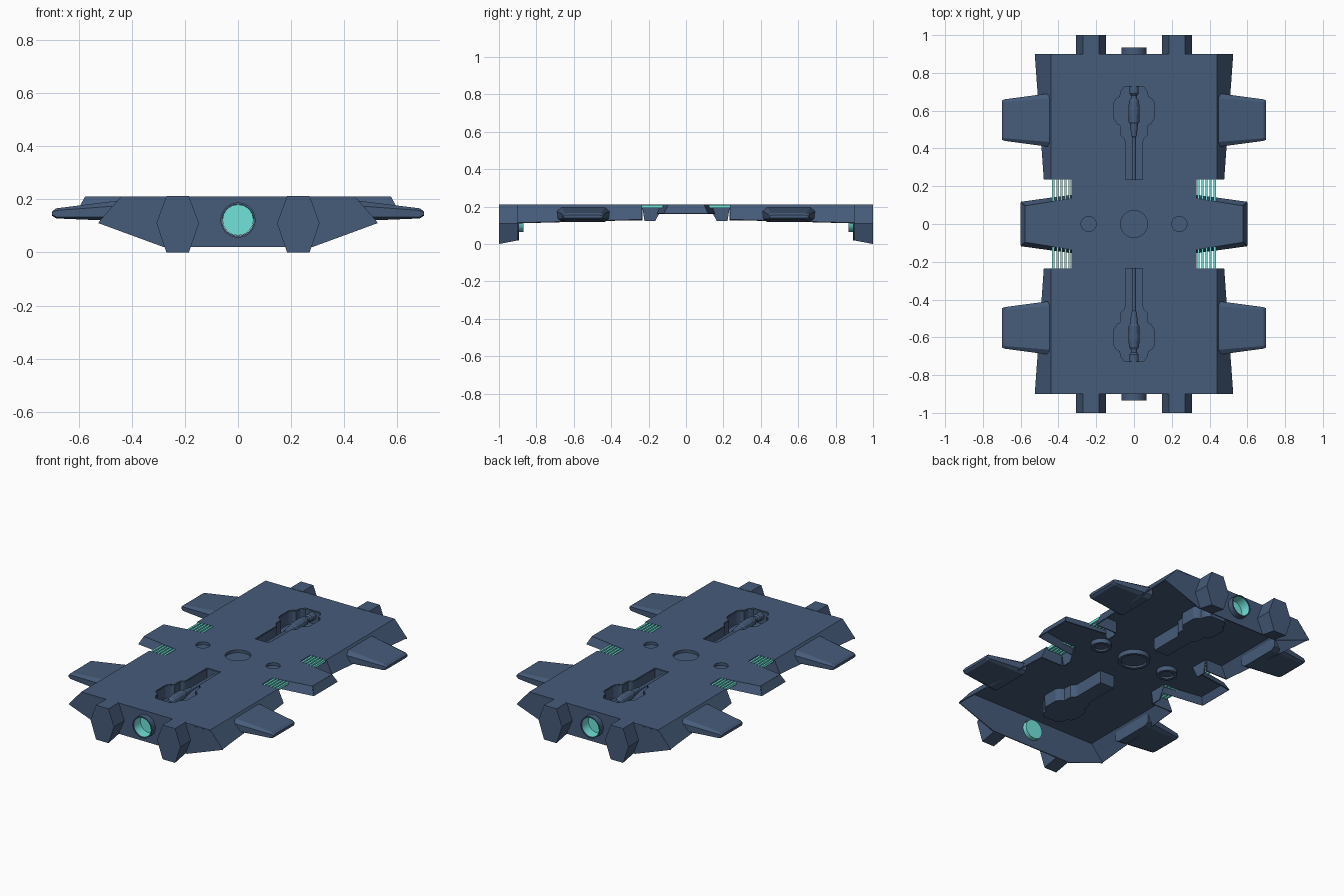
import bpy, bmesh
from math import sin, cos, pi
from mathutils import Matrix

scene = bpy.context.scene
cube = bpy.data.objects.get("Cube")
if cube:
    bpy.data.objects.remove(cube)


def material(name, rgb):
    m = bpy.data.materials.new(name)
    m.use_nodes = True
    m.diffuse_color = (*rgb, 1)
    m.node_tree.nodes["Principled BSDF"].inputs["Base Color"].default_value = (*rgb, 1)
    return m


BLUE = material("slate_blue", (0.061, 0.105, 0.193))
TEAL = material("teal_glow", (0.165, 0.77, 0.7))


def finish(name, mesh, mat, mirror="", thick=0, smooth=False):
    """Link a mesh, with optional mirroring across x and y and a wall thickness."""
    mesh.materials.clear()
    mesh.materials.append(mat)
    obj = bpy.data.objects.new(name, mesh)
    scene.collection.objects.link(obj)
    if thick:
        s = obj.modifiers.new("thickness", "SOLIDIFY")
        s.thickness, s.offset = thick, 0
    if mirror:
        m = obj.modifiers.new("mirror", "MIRROR")
        m.use_axis = ("x" in mirror, "y" in mirror, False)
        m.use_mirror_merge = False
    if smooth:
        bpy.ops.object.select_all(action="DESELECT")
        obj.select_set(True)
        bpy.context.view_layer.objects.active = obj
        bpy.ops.object.shade_smooth_by_angle()
    return obj


def loft(name, sections, mat, caps=(True, True), **options):
    """Skin a row of matching closed sections."""
    bm = bmesh.new()
    rings = [[bm.verts.new(p) for p in sec] for sec in sections]
    n = len(rings[0])
    for a, b in zip(rings, rings[1:]):
        for i in range(n):
            j = (i + 1) % n
            bm.faces.new((a[i], a[j], b[j], b[i]))
    if caps[0]:
        bm.faces.new(rings[0])
    if caps[1] and len(rings) > 1:
        bm.faces.new(rings[-1])
    bmesh.ops.recalc_face_normals(bm, faces=bm.faces)
    mesh = bpy.data.meshes.new(name)
    bm.to_mesh(mesh)
    bm.free()
    return finish(name, mesh, mat, **options)


def panel(name, corners, mirror="xy"):
    return loft(name, [corners], BLUE, mirror=mirror, thick=0.006)


def plate(name, loops, half_depth, matrix, **options):
    """Flat plate from an outline followed by hole outlines."""
    curve = bpy.data.curves.new(name, "CURVE")
    curve.dimensions, curve.fill_mode, curve.extrude = "2D", "BOTH", half_depth
    for loop in loops:
        spline = curve.splines.new("POLY")
        spline.points.add(len(loop) - 1)
        for point, (x, y) in zip(spline.points, loop):
            point.co = (x, y, 0, 1)
        spline.use_cyclic_u = True
    temp = bpy.data.objects.new(name + "_outline", curve)
    scene.collection.objects.link(temp)
    deps = bpy.context.evaluated_depsgraph_get()
    mesh = bpy.data.meshes.new_from_object(temp.evaluated_get(deps))
    bpy.data.objects.remove(temp)
    mesh.transform(matrix)
    return finish(name, mesh, BLUE, **options)


def circle(x, y, r, n=32):
    return [(x + r * cos(2 * pi * i / n), y + r * sin(2 * pi * i / n)) for i in range(n)]


def turned(name, profile, z, mat, n=24, **options):
    """Round part along y from (y, radius) pairs."""
    return loft(name, [[(x, y, zz) for x, zz in circle(0, z, r, n)] for y, r in profile],
                mat, **options)


# Deck with recess and hatch openings
quarter = [(0.575, 0.095), (0.33, 0.135), (0.33, 0.235), (0.44, 0.235), (0.44, 0.9)]
side = [(x, -y) for x, y in reversed(quarter)] + quarter
deck_outline = side + [(-x, y) for x, y in reversed(side)]
half = [(0.047, 0.235), (0.047, 0.435), (0.052, 0.45), (0.07, 0.468), (0.072, 0.52),
        (0.09, 0.53), (0.107, 0.555), (0.107, 0.645), (0.095, 0.665), (0.076, 0.675),
        (0.07, 0.705), (0.05, 0.73)]
recess = half + [(-x, y) for x, y in reversed(half)]
hatches = [(0, 0.072), (0.24, 0.04), (-0.24, 0.04)]
holes = [recess, [(x, -y) for x, y in recess]] + [circle(x, 0, r) for x, r in hatches]
plate("deck", [deck_outline] + holes, 0.004, Matrix.Translation((0, 0, 0.206)))

# Round hatches sunk inside collars below the deck
for i, (x, r) in enumerate(hatches):
    plate(f"hatch_{i + 1}", [circle(x, 0, r)], 0.003, Matrix.Translation((0, 0, 0.19)))
    loft(f"hatch_collar_{i + 1}",
         [[(u, v, z) for u, v in circle(x, 0, radius)]
          for radius, z in [(r, 0.208), (r, 0.175), (r + 0.018, 0.175), (r + 0.018, 0.204)]],
         BLUE, caps=(False, False), smooth=True)

# Recess wells with a turret gun in each
loft("gun_well", [[(x, y, z) for x, y in recess] for z in (0.126, 0.204)], BLUE,
     caps=(True, False), mirror="y", thick=0.004)
turned("gun", [(0.728, 0.024), (0.69, 0.024), (0.68, 0.016), (0.665, 0.016), (0.65, 0.026),
               (0.61, 0.03), (0.54, 0.028), (0.53, 0.022), (0.465, 0.014), (0.46, 0.01),
               (0.236, 0.01)], 0.175, BLUE, n=12, mirror="y")

# End walls pierced by the port
end = [(-0.44, 0.21), (0.44, 0.21), (0.525, 0.11), (0.28, 0.02), (-0.28, 0.02), (-0.525, 0.11)]
plate("end_wall", [end, circle(0, 0.122, 0.06)], 0.003,
      Matrix.Translation((0, 0.897, 0)) @ Matrix.Rotation(pi / 2, 4, "X"), mirror="y")
turned("port_ring", [(0.9, 0.066), (0.935, 0.066), (0.935, 0.059), (0.9, 0.059)], 0.122,
       BLUE, n=32, caps=(False, False), mirror="y", smooth=True)
turned("port_glow", [(0.87, 0.058), (0.93, 0.058)], 0.122, TEAL, n=32,
       caps=(True, False), mirror="y", smooth=True)


# Hexagonal end struts
def strut_section(y, low):
    return [(x, y, z) for x, z in [(0.185, 0.212), (0.27, 0.212), (0.307, 0.11),
                                   (0.27, low), (0.185, low), (0.147, 0.11)]]


loft("end_strut", [strut_section(0.895, 0.02), strut_section(1, 0)], BLUE, mirror="xy")

# Sloping side skirts and notch walls
panel("side_skirt", [(0.438, 0.9, 0.209), (0.523, 0.9, 0.112),
                     (0.475, 0.235, 0.13), (0.438, 0.235, 0.209)])
panel("notch_outer_wall", [(0.33, 0.238, 0.207), (0.44, 0.238, 0.207),
                           (0.475, 0.238, 0.13), (0.33, 0.238, 0.13)])
panel("notch_inner_wall", [(0.327, 0.235, 0.207), (0.327, 0.12, 0.207),
                           (0.327, 0.165, 0.122), (0.327, 0.222, 0.122)])
panel("middle_wing_skirt", [(0.33, 0.133, 0.209), (0.574, 0.094, 0.209),
                            (0.598, 0.115, 0.162), (0.33, 0.152, 0.162)])
panel("middle_wing_tip", [(0.574, 0.094, 0.209), (0.598, 0.115, 0.162),
                          (0.598, -0.115, 0.162), (0.574, -0.094, 0.209)], mirror="x")


# Tapered side wings with upright edges
def wing_section(x, reach, flat, heights):
    top, high, low, base = heights
    right = [(flat, top), (reach, high), (reach, low), (flat, base)]
    left = [(-w, z) for w, z in reversed(right)]
    return [(x, 0.55 + w, z) for w, z in right + left]


loft("side_wing", [wing_section(0.445, 0.142, 0.116, (0.196, 0.176, 0.133, 0.118)),
                   wing_section(0.685, 0.11, 0.096, (0.166, 0.158, 0.134, 0.128)),
                   wing_section(0.7, 0.104, 0.09, (0.154, 0.15, 0.142, 0.138))],
     BLUE, mirror="xy")

# Glowing vent slats in the notches
for i in range(5):
    x = 0.335 + 0.0215 * i
    loft(f"vent_slat_{i + 1}",
         [[(x, y, 0.209), (x + 0.012, y, 0.209), (x + 0.012, y, 0.193), (x, y, 0.193)]
          for y in (0.122, 0.237)], TEAL, mirror="xy")
